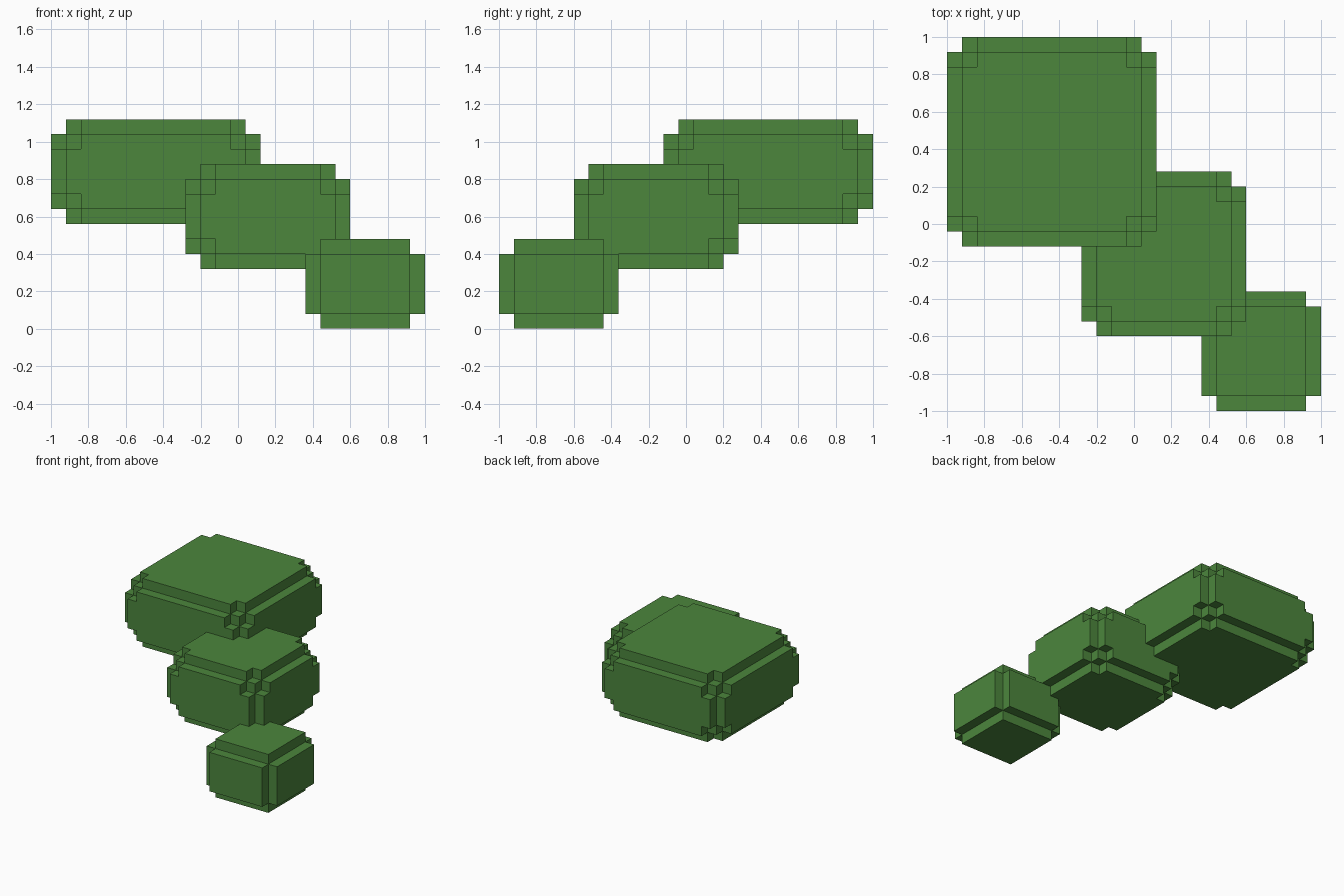
import bpy
import bmesh
import itertools
from math import radians
from mathutils import Vector

cube = bpy.data.objects.get("Cube")
if cube:
    bpy.data.objects.remove(cube, do_unlink=True)

CELL = 0.08

# Leaf colour
leaf = bpy.data.materials.new("leaf_green")
leaf.use_nodes = True
GREEN = (0.072, 0.239, 0.046, 1)
leaf.diffuse_color = GREEN
leaf.node_tree.nodes["Principled BSDF"].inputs["Base Color"].default_value = GREEN


def rounded_cells(size, limit):
    """Cells of a box whose edges and corners are rounded off in steps."""
    cells = set()
    for cell in itertools.product(*map(range, size)):
        inset = [min(c, n - 1 - c) for c, n in zip(cell, size)]
        if sum(max(0, 2 - d) ** 2 for d in inset) <= limit:
            cells.add(cell)
    return cells


def leaf_clump(name, corner, size, limit):
    """Stepped block clump made of the exposed cell faces only."""
    cells = rounded_cells(size, limit)
    bm = bmesh.new()
    for cell in cells:
        for axis, side in itertools.product(range(3), (0, 1)):
            neighbour = list(cell)
            neighbour[axis] += 2 * side - 1
            if tuple(neighbour) in cells:
                continue
            u, v = Vector(), Vector()
            u[(axis + 1) % 3] = 1
            v[(axis + 2) % 3] = 1
            start = Vector(cell)
            start[axis] += side
            ring = [start, start + u, start + u + v, start + v]
            if not side:
                ring.reverse()
            bm.faces.new([bm.verts.new(Vector(corner) + p * CELL) for p in ring])
    # Weld the cells and merge flat areas into large faces
    bmesh.ops.remove_doubles(bm, verts=bm.verts[:], dist=CELL / 10)
    bmesh.ops.dissolve_limit(bm, angle_limit=radians(1),
                             verts=bm.verts[:], edges=bm.edges[:])
    mesh = bpy.data.meshes.new(name)
    bm.to_mesh(mesh)
    bm.free()
    mesh.materials.append(leaf)
    bpy.context.collection.objects.link(bpy.data.objects.new(name, mesh))


# Three clumps stepping up from front left to back right
leaf_clump("large_leaf_clump", (-1, -0.12, 0.56), (14, 14, 7), 5.5)
leaf_clump("middle_leaf_clump", (-0.28, -0.6, 0.32), (11, 11, 7), 5.5)
leaf_clump("small_leaf_clump", (0.36, -1, 0), (8, 8, 6), 6.5)
